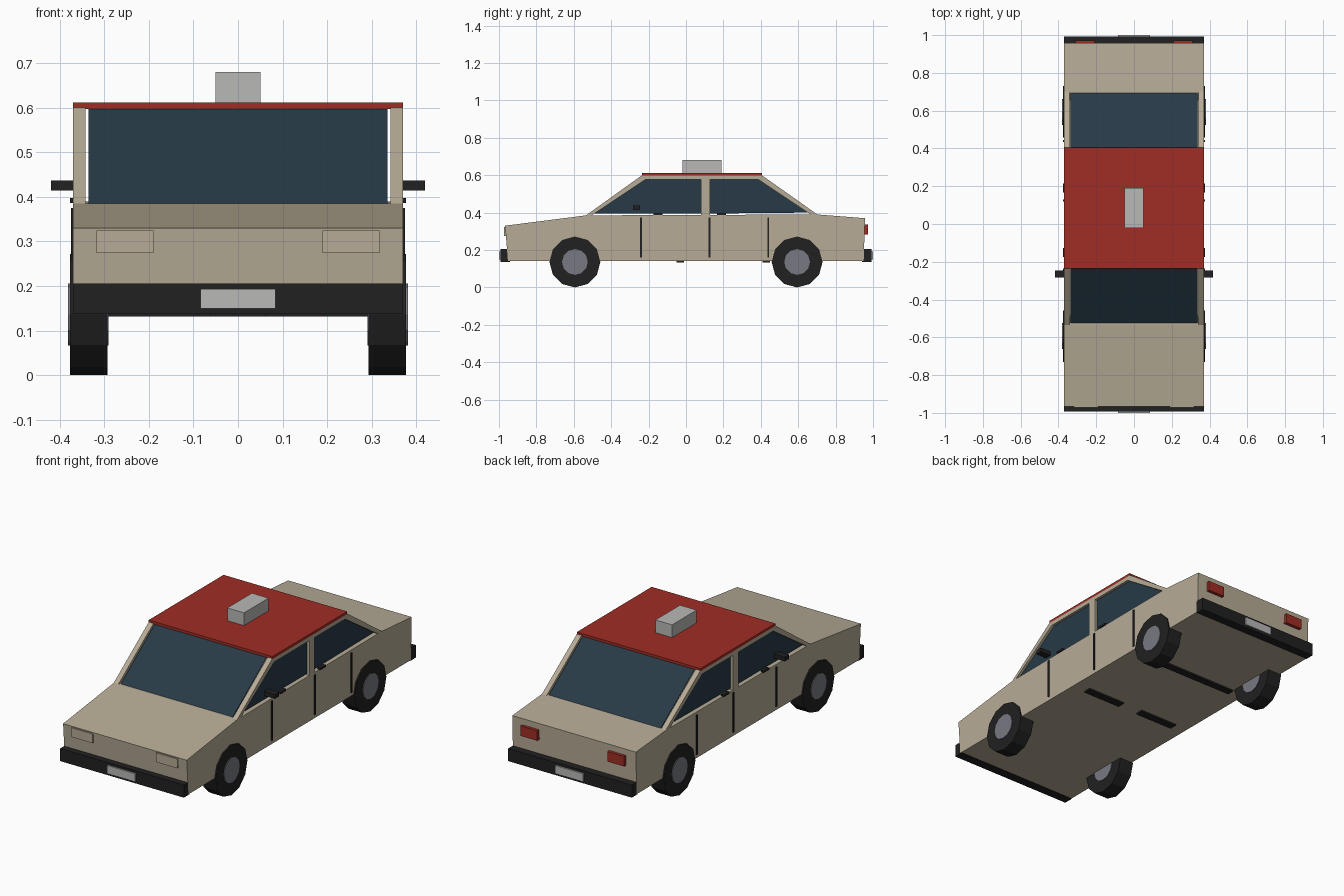
import bpy, bmesh, math
from mathutils import Matrix, Vector

if "Cube" in bpy.data.objects:
    bpy.data.objects.remove(bpy.data.objects["Cube"])


def material(name, rgb):
    m = bpy.data.materials.new(name)
    m.diffuse_color = (*rgb, 1)
    m.use_nodes = True
    m.node_tree.nodes["Principled BSDF"].inputs["Base Color"].default_value = m.diffuse_color
    return m


BEIGE = material("beige paint", (0.47, 0.41, 0.305))
RED = material("red paint", (0.35, 0.026, 0.018))
GLASS = material("dark blue glass", (0.02, 0.042, 0.062))
BLACK = material("black rubber", (0.015, 0.015, 0.015))
STEEL = material("grey steel", (0.19, 0.195, 0.225))
PALE = material("pale grey", (0.48, 0.48, 0.475))


def finish(name, bm, mat):
    bmesh.ops.recalc_face_normals(bm, faces=bm.faces)
    me = bpy.data.meshes.new(name)
    bm.to_mesh(me)
    bm.free()
    me.materials.append(mat)
    ob = bpy.data.objects.new(name, me)
    bpy.context.collection.objects.link(ob)
    return ob


def box(name, x, y, z, mat):
    """Box from (min, max) ranges."""
    bm = bmesh.new()
    bmesh.ops.create_cube(bm, size=1)
    for v in bm.verts:
        v.co = Vector([(r[0] + r[1]) / 2 + c * (r[1] - r[0]) for r, c in zip((x, y, z), v.co)])
    return finish(name, bm, mat)


def prism(name, profile, x0, x1, mat):
    """Side profile of (y, z) points extruded along x."""
    bm = bmesh.new()
    face = bm.faces.new([bm.verts.new((x0, y, z)) for y, z in profile])
    new = bmesh.ops.extrude_face_region(bm, geom=[face])["geom"]
    bmesh.ops.translate(bm, vec=(x1 - x0, 0, 0),
                        verts=[g for g in new if isinstance(g, bmesh.types.BMVert)])
    return finish(name, bm, mat)


def cylinder(name, x0, x1, y, z, radius, sides, mat):
    """Cylinder lying along x."""
    bm = bmesh.new()
    bmesh.ops.create_cone(bm, cap_ends=True, segments=sides, radius1=radius, radius2=radius,
                          depth=abs(x1 - x0),
                          matrix=Matrix.Translation(((x0 + x1) / 2, y, z))
                          @ Matrix.Rotation(math.pi / 2, 4, 'Y'))
    return finish(name, bm, mat)


def span(s, a, b):
    """Range on the left (s = -1) or right (s = 1) side."""
    return tuple(sorted((s * a, s * b)))


# Lower body
prism("body", [(-0.952, 0.14), (-0.967, 0.33), (-0.535, 0.385), (0.70, 0.39),
               (0.957, 0.37), (0.95, 0.14)], -0.37, 0.37, BEIGE)

# Roof and roof sign
box("roof", (-0.37, 0.37), (-0.235, 0.405), (0.597, 0.611), RED)
box("roof_sign", (-0.05, 0.05), (-0.02, 0.19), (0.611, 0.68), PALE)

# Front and rear windows
prism("windshield", [(-0.524, 0.385), (-0.235, 0.597), (-0.228, 0.597), (-0.516, 0.385)],
      -0.335, 0.335, GLASS)
prism("rear_window", [(0.697, 0.388), (0.405, 0.597), (0.398, 0.597), (0.689, 0.388)],
      -0.335, 0.335, GLASS)

# Bumpers and number plates
for end, s in (("front", -1), ("rear", 1)):
    box(end + "_bumper", (-0.37, 0.37), span(s, 0.942, 0.992), (0.137, 0.205), BLACK)
    box(end + "_plate", (-0.084, 0.084), span(s, 0.991, 1.0), (0.149, 0.193), PALE)

# Floor strips
box("rear_floor_strip", (-0.29, 0.29), (0.41, 0.45), (0.132, 0.142), BLACK)

for side, s in (("left", -1), ("right", 1)):
    # Pillars and roof rail
    rail = span(s, 0.342, 0.37)
    prism(side + "_front_pillar", [(-0.535, 0.385), (-0.505, 0.385), (-0.215, 0.578),
                                   (-0.235, 0.6)], *rail, BEIGE)
    prism(side + "_rear_pillar", [(0.705, 0.388), (0.67, 0.388), (0.385, 0.578),
                                  (0.405, 0.6)], *rail, BEIGE)
    box(side + "_roof_rail", rail, (-0.235, 0.405), (0.576, 0.598), BEIGE)
    box(side + "_door_pillar", rail, (0.081, 0.127), (0.385, 0.58), BEIGE)

    # Side glass
    pane = span(s, 0.35, 0.356)
    prism(side + "_front_side_window", [(-0.49, 0.395), (-0.225, 0.58), (0.085, 0.58),
                                        (0.085, 0.395)], *pane, GLASS)
    prism(side + "_rear_side_window", [(0.12, 0.395), (0.12, 0.58), (0.40, 0.58),
                                       (0.67, 0.40)], *pane, GLASS)

    # Door gaps, handles and mirror
    for i, y in enumerate((-0.24, 0.125, 0.44)):
        box(f"{side}_door_gap_{i}", span(s, 0.366, 0.375), (y - 0.005, y + 0.005),
            (0.16, 0.375), BLACK)
    for name, y in (("front", -0.15), ("rear", 0.19)):
        box(f"{side}_{name}_handle", span(s, 0.36, 0.377), (y - 0.024, y + 0.024),
            (0.386, 0.397), BLACK)
    box(side + "_mirror", span(s, 0.355, 0.419), (-0.283, -0.246), (0.414, 0.437), BLACK)

    # Lamps
    box(side + "_headlight", span(s, 0.19, 0.317), (-0.972, -0.95), (0.274, 0.324), BEIGE)
    box(side + "_tail_light", span(s, 0.21, 0.31), (0.94, 0.972), (0.282, 0.336), RED)

    box(side + "_floor_strip", span(s, 0.06, 0.29), (-0.052, -0.01), (0.132, 0.142), BLACK)

    # Wheels
    for name, y in (("front", -0.594), ("rear", 0.594)):
        cylinder(f"{side}_{name}_tyre", s * 0.293, s * 0.377, y, 0.136, 0.136, 12, BLACK)
        cylinder(f"{side}_{name}_hub", s * 0.29, s * 0.381, y, 0.136, 0.069, 12, STEEL)
